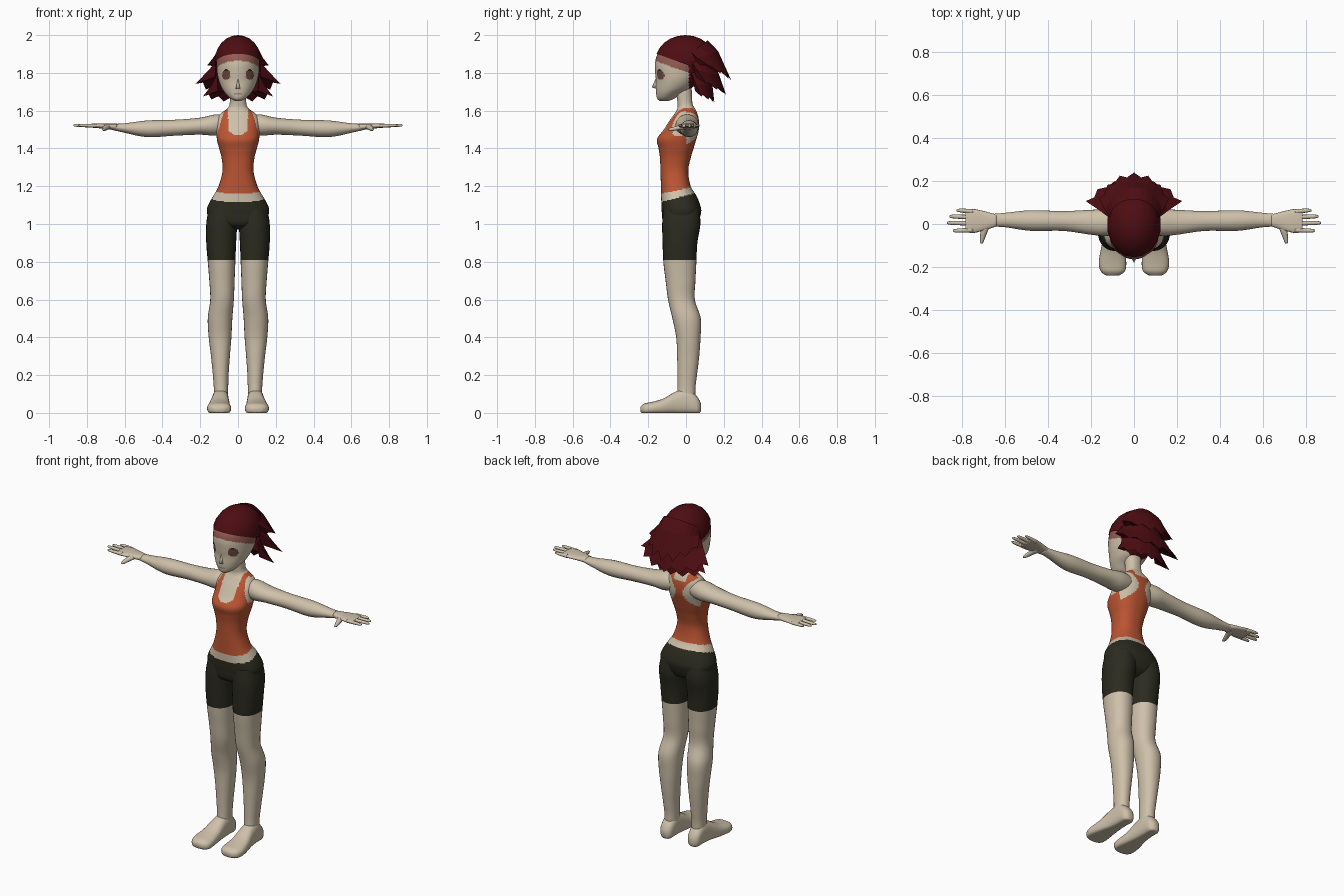
import bpy, bmesh, math
from mathutils import Vector

if "Cube" in bpy.data.objects:
    bpy.data.objects.remove(bpy.data.objects["Cube"])


def material(name, rgb):
    m = bpy.data.materials.new(name)
    m.diffuse_color = (*rgb, 1)
    m.use_nodes = True
    m.node_tree.nodes["Principled BSDF"].inputs["Base Color"].default_value = m.diffuse_color
    return m


MATS = [material("skin", (0.62, 0.53, 0.40)), material("dark_red_hair", (0.075, 0.004, 0.006)),
        material("hairline_pink", (0.30, 0.11, 0.085)), material("orange_cloth", (0.50, 0.09, 0.032)),
        material("dark_green_cloth", (0.024, 0.024, 0.014)), material("eye_brown", (0.15, 0.07, 0.05)),
        material("lash_dark", (0.04, 0.015, 0.012)), material("lip", (0.40, 0.27, 0.21))]
SKIN, HAIR, PINK, ORANGE, GREEN, EYE, LASH, LIP = range(8)


def finish(name, bm, rule, smooth=True, mirror=False):
    """Turn a bmesh into an object; rule is a colour index or a function of the face centre."""
    bmesh.ops.recalc_face_normals(bm, faces=bm.faces)
    for f in bm.faces:
        f.smooth = smooth
        f.material_index = rule(f.calc_center_median()) if callable(rule) else rule
    me = bpy.data.meshes.new(name)
    bm.to_mesh(me)
    bm.free()
    for m in MATS:
        me.materials.append(m)
    ob = bpy.data.objects.new(name, me)
    bpy.context.collection.objects.link(ob)
    if mirror:
        ob.modifiers.new("mirror", 'MIRROR').use_clip = False
    return ob


def spline(secs, sub):
    """Catmull-Rom interpolation of section tuples."""
    out = []
    for i in range(len(secs) - 1):
        p = [secs[max(0, min(len(secs) - 1, i + k))] for k in (-1, 0, 1, 2)]
        for s in range(sub):
            t = s / sub
            out.append([0.5 * (2 * b + (c - a) * t + (2 * a - 5 * b + 4 * c - d) * t * t
                               + (3 * b - a - 3 * c + d) * t ** 3) for a, b, c, d in zip(*p)])
    return out + [list(secs[-1])]


def loft(name, axis, secs, rule=SKIN, n=20, sub=4, power=2.0, mirror=False):
    """Loft of rounded sections: (position on axis, min, max, min, max of the other two axes)."""
    bm = bmesh.new()
    rings = []
    for t, a0, a1, b0, b1 in spline(secs, sub):
        ring = []
        for k in range(n):
            c, s = math.cos(2 * math.pi * k / n), math.sin(2 * math.pi * k / n)
            c = math.copysign(abs(c) ** (2 / power), c)
            s = math.copysign(abs(s) ** (2 / power), s)
            a, b = (a0 + a1) / 2 + c * (a1 - a0) / 2, (b0 + b1) / 2 + s * (b1 - b0) / 2
            x, y, z = {'x': (t, a, b), 'y': (a, t, b), 'z': (a, b, t)}[axis]
            ring.append(bm.verts.new((x, y, max(z, 0))))
        rings.append(ring)
    for r, q in zip(rings, rings[1:]):
        for k in range(n):
            bm.faces.new((r[k], r[(k + 1) % n], q[(k + 1) % n], q[k]))
    bm.faces.new(rings[0])
    bm.faces.new(rings[-1])
    return finish(name, bm, rule, mirror=mirror)


# Torso and neck: shorts, bare waist, racer-back top
def torso_colour(p):
    x, y, z = abs(p.x), p.y, p.z
    if z < 1.15 + 0.26 * y:
        return GREEN
    if z < 1.188 + 0.21 * y or z > 1.612:
        return SKIN
    if y < 0.0:
        neck = x < 0.053 and z > 1.472 + 8 * x * x
        arm = z > 1.45 and x > 0.115 - 0.3 * (z - 1.46)
        return SKIN if neck or arm else ORANGE
    neck = z > 1.575 and x < 0.04
    arm = z > 1.42 and x > 0.025 + 9 * (z - 1.51) ** 2
    return SKIN if neck or arm else ORANGE


torso = [(0.97, 0.07, -0.07, 0.02), (1.0, 0.14, -0.118, 0.06), (1.06, 0.164, -0.128, 0.08),
         (1.1, 0.158, -0.13, 0.075), (1.15, 0.130, -0.132, 0.055), (1.2, 0.103, -0.133, 0.025),
         (1.28, 0.082, -0.135, 0.012), (1.35, 0.087, -0.138, 0.025), (1.4, 0.1, -0.145, 0.04),
         (1.45, 0.112, -0.153, 0.055), (1.5, 0.113, -0.118, 0.068), (1.55, 0.112, -0.085, 0.068),
         (1.585, 0.092, -0.06, 0.06), (1.61, 0.058, -0.046, 0.048), (1.64, 0.044, -0.045, 0.034),
         (1.72, 0.044, -0.055, 0.03)]
loft("torso", 'z', [(z, -w, w, y0, y1) for z, w, y0, y1 in torso], torso_colour,
     n=80, sub=9, power=2.35)

# Legs with shorts above the knee
loft("leg", 'z', [(1.08, 0, .155, -.12, .07), (1.0, .004, .168, -.126, .076), (.9, .01, .168, -.124, .06),
                  (.8, .014, .16, -.12, .055), (.7, .018, .152, -.108, .05), (.6, .022, .147, -.095, .047),
                  (.5, .03, .16, -.072, .078), (.4, .035, .155, -.052, .077), (.3, .043, .143, -.047, .07),
                  (.2, .05, .133, -.045, .058), (.13, .052, .128, -.045, .05), (.04, .054, .128, -.05, .05)],
     lambda p: GREEN if p.z > 0.81 else SKIN, n=28, sub=10, power=2.2, mirror=True)

# Feet
loft("foot", 'y', [(.079, .075, .108, .008, .05), (.06, .055, .128, -.008, .085), (.01, .05, .134, -.01, .128),
                   (-.05, .048, .14, -.01, .115), (-.12, .042, .155, -.01, .076), (-.18, .036, .164, -.01, .058),
                   (-.22, .042, .155, -.01, .05), (-.24, .07, .13, .004, .034)], n=24, power=2.5, mirror=True)

# Arms and hands
loft("arm", 'x', [(.05, -.03, .055, 1.485, 1.575), (.12, -.055, .068, 1.468, 1.58), (.2, -.05, .066, 1.473, 1.563),
                  (.33, -.032, .06, 1.468, 1.552), (.48, -.032, .064, 1.46, 1.548), (.6, -.015, .052, 1.483, 1.533),
                  (.67, -.012, .046, 1.499, 1.53)], n=24, mirror=True)
loft("palm", 'x', [(.64, -.011, .044, 1.496, 1.531), (.7, -.03, .06, 1.504, 1.531), (.75, -.042, .07, 1.508, 1.532),
                   (.785, -.037, .066, 1.511, 1.53)], n=20, power=2.4, mirror=True)
for y0, y1, tip in [(.058, .063, .828), (.031, .035, .86), (.003, .005, .871), (-.028, -.031, .845)]:
    loft("finger", 'x', [(.75, y0 - .011, y0 + .011, 1.509, 1.531), (tip - .02, y1 - .009, y1 + .009, 1.514, 1.53),
                         (tip, y1 - .004, y1 + .004, 1.518, 1.526)], n=10, mirror=True)
loft("thumb", 'y', [(.01, .66, .71, 1.502, 1.528), (-.03, .68, .715, 1.498, 1.524),
                    (-.075, .698, .719, 1.492, 1.512), (-.092, .706, .716, 1.496, 1.506)], n=10, mirror=True)


# Head with painted eyes, lips and hairline
def head_colour(p):
    x, y, z = abs(p.x), p.y, p.z
    if z > 1.9 or (y > 0.015 and z > 1.7):
        return HAIR
    if z > 1.805 - 0.36 * y:
        return PINK
    if y < -0.05:
        if ((x - 0.062) / 0.022) ** 2 + ((z - 1.79) / 0.028) ** 2 < 1:
            return LASH if z > 1.81 else EYE
        if x < 0.022 and abs(z - 1.689) < 0.005:
            return LIP
    return SKIN


head = [(1.652, .018, -.14, -.09), (1.665, .042, -.153, -.06), (1.69, .066, -.158, -.025), (1.72, .086, -.16, .03),
        (1.76, .102, -.159, .07), (1.8, .11, -.163, .1), (1.85, .114, -.164, .12), (1.9, .108, -.15, .115),
        (1.955, .075, -.1, .08), (1.98, .04, -.05, .04)]
loft("head", 'z', [(z, -w, w, y0, y1) for z, w, y0, y1 in head], head_colour, n=96, sub=10)

# Nose wedge
bm = bmesh.new()
v = [bm.verts.new(c) for c in [(0, -.158, 1.775), (0, -.181, 1.724), (-.015, -.154, 1.714), (.015, -.154, 1.714)]]
for f in [(0, 2, 1), (0, 1, 3), (1, 2, 3), (0, 3, 2)]:
    bm.faces.new([v[i] for i in f])
finish("nose", bm, SKIN)

# Hair cap: ellipsoid trimmed along a slanted hairline
bm = bmesh.new()
bmesh.ops.create_uvsphere(bm, u_segments=18, v_segments=12, radius=1)
for v in bm.verts:
    v.co = Vector((v.co.x * .126, v.co.y * .16 - .003, v.co.z * .14 + 1.86))
bmesh.ops.bisect_plane(bm, geom=bm.verts[:] + bm.edges[:] + bm.faces[:], plane_co=(0, 0, 1.845),
                       plane_no=(0, .36, 1), clear_inner=True)
finish("hair_cap", bm, HAIR)


# Swept-back hair layers: wedge shells with jagged tips
def hair_layer(name, top, mid, tip, n=12):
    def at(ring, a):
        rx, ry, zs, zb = ring
        return Vector((rx * math.sin(a), .03 + ry * math.cos(a), zs + (zb - zs) * math.cos(a)))
    bm = bmesh.new()
    cols = []
    for j in range(n + 1):
        a = math.radians(-65 + 130 * j / n)
        t, m, e = at(top, a * 1.4), at(mid, a * 1.2), at(tip, a)
        if j % 2:
            e = m.lerp(e, 0.72)
        inner = Vector((m.x * .78, .03 + (m.y - .03) * .78, m.z - .035))
        cols.append([bm.verts.new(c) for c in (t, m, e, inner)])
    for p, q in zip(cols, cols[1:]):
        for k in range(4):
            bm.faces.new((p[k], q[k], q[(k + 1) % 4], p[(k + 1) % 4]))
    bm.faces.new(cols[0])
    bm.faces.new(cols[-1])
    finish(name, bm, HAIR, smooth=False)


hair_layer("hair_upper", (.112, .085, 1.91, 1.972), (.135, .14, 1.87, 1.915), (.18, .21, 1.898, 1.76))
hair_layer("hair_middle", (.115, .10, 1.86, 1.89), (.16, .145, 1.82, 1.79), (.248, .182, 1.784, 1.685))
hair_layer("hair_lower", (.11, .09, 1.80, 1.81), (.14, .11, 1.74, 1.735), (.205, .12, 1.697, 1.645))
